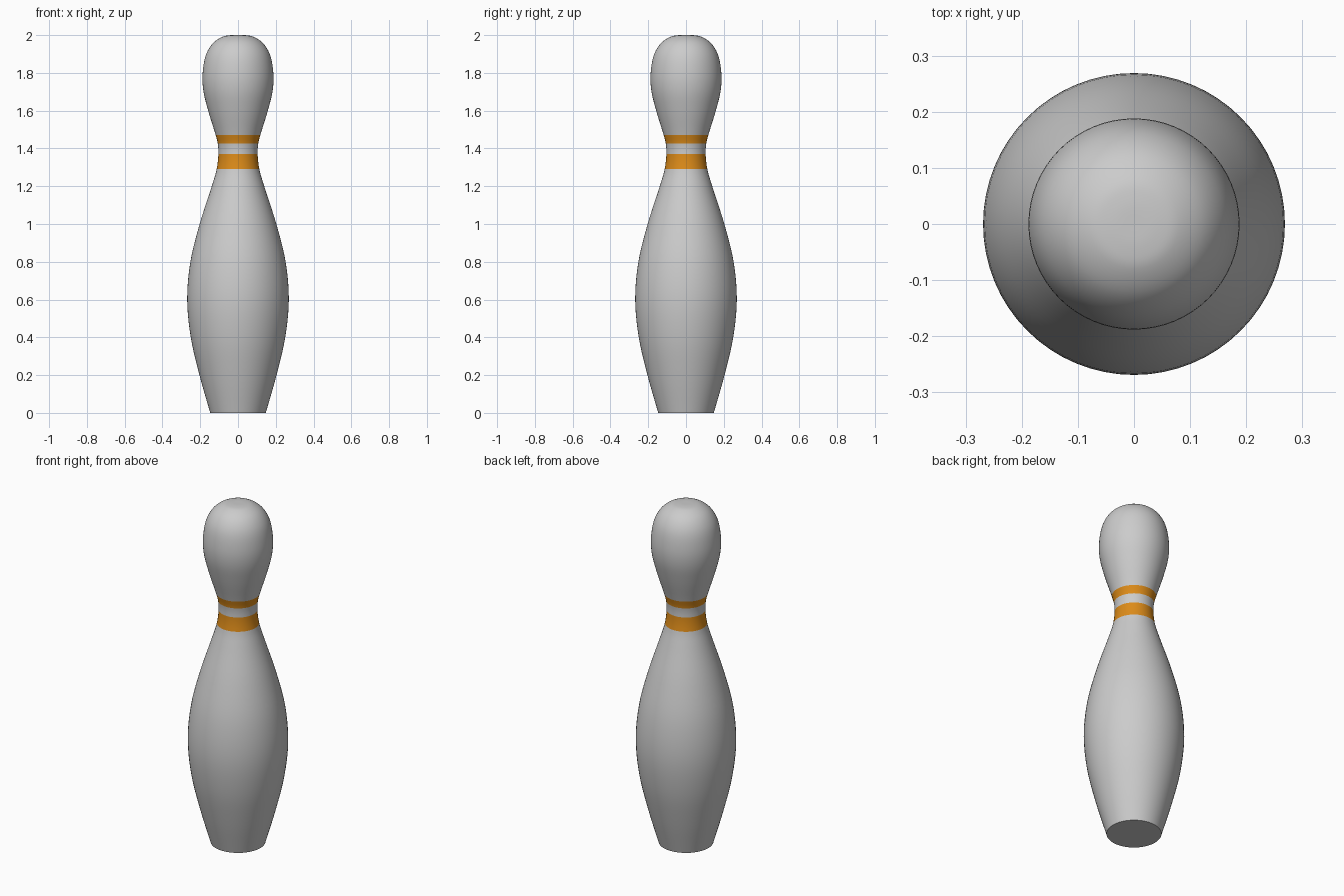
import bpy, bmesh, math
from mathutils import Vector

if "Cube" in bpy.data.objects:
    bpy.data.objects.remove(bpy.data.objects["Cube"])

SEGMENTS = 64
STEPS = 5

# Half profile (radius, height) from foot to crown
PROFILE = [(0.147, 0), (0.204, 0.2), (0.25, 0.4), (0.269, 0.6), (0.252, 0.8),
           (0.203, 1.0), (0.139, 1.2), (0.113, 1.29), (0.104, 1.37),
           (0.107, 1.425), (0.118, 1.47), (0.158, 1.6), (0.184, 1.71),
           (0.187, 1.8), (0.168, 1.9), (0.13, 1.96), (0.08, 1.992),
           (0.045, 1.999), (0, 2.0)]


def curve_through(points):
    """Smooth Catmull-Rom curve, STEPS samples per span."""
    p = [Vector(q) for q in points]
    p = [2 * p[0] - p[1]] + p + [Vector((-points[-2][0], points[-2][1]))]
    out = []
    for i in range(1, len(p) - 2):
        m0 = m1 = None
        d0, d1, d2 = [math.sqrt((p[k + 1] - p[k]).length) for k in (i - 1, i, i + 1)]
        # centripetal tangents keep uneven spans smooth
        m0 = d1 * ((p[i] - p[i-1]) / d0 - (p[i+1] - p[i-1]) / (d0 + d1) + (p[i+1] - p[i]) / d1)
        m1 = d1 * ((p[i+1] - p[i]) / d1 - (p[i+2] - p[i]) / (d1 + d2) + (p[i+2] - p[i+1]) / d2)
        for s in range(STEPS):
            t = s / STEPS
            out.append((2*t**3 - 3*t**2 + 1) * p[i] + (t**3 - 2*t**2 + t) * m0
                       + (3*t**2 - 2*t**3) * p[i+1] + (t**3 - t**2) * m1)
    return out + [p[-2]]


CURVE = curve_through(PROFILE)


def lathe(name, first, last, material=None):
    """Turn the profile between two control points around z."""
    bm = bmesh.new()
    pts = CURVE[first * STEPS:last * STEPS + 1]
    verts = [bm.verts.new((max(q.x, 0), 0, q.y)) for q in pts]
    if first == 0:
        verts.insert(0, bm.verts.new((0, 0, 0)))
    edges = [bm.edges.new(pair) for pair in zip(verts, verts[1:])]
    bmesh.ops.spin(bm, geom=verts + edges, cent=(0, 0, 0), axis=(0, 0, 1),
                   angle=math.tau, steps=SEGMENTS, use_duplicate=False)
    bmesh.ops.remove_doubles(bm, verts=bm.verts[:], dist=1e-5)
    bmesh.ops.recalc_face_normals(bm, faces=bm.faces[:])
    # open rings: make sure the wall faces outwards
    f = max(bm.faces, key=lambda f: f.calc_center_median().xy.length)
    if f.normal.xy.dot(f.calc_center_median().xy) < 0:
        bmesh.ops.reverse_faces(bm, faces=bm.faces[:])
    mesh = bpy.data.meshes.new(name)
    bm.to_mesh(mesh)
    bm.free()
    obj = bpy.data.objects.new(name, mesh)
    bpy.context.collection.objects.link(obj)
    if material:
        mesh.materials.append(material)
    bpy.ops.object.select_all(action='DESELECT')
    obj.select_set(True)
    bpy.context.view_layer.objects.active = obj
    bpy.ops.object.shade_smooth_by_angle(angle=math.radians(40))


orange = bpy.data.materials.new("orange")
orange.diffuse_color = (0.72, 0.26, 0.01, 1)
orange.use_nodes = True
orange.node_tree.nodes["Principled BSDF"].inputs["Base Color"].default_value = orange.diffuse_color

# Belly with flat foot, striped neck, rounded head
lathe("belly", 0, 7)
lathe("lower_stripe", 7, 8, orange)
lathe("neck", 8, 9)
lathe("upper_stripe", 9, 10, orange)
lathe("head", 10, len(PROFILE) - 1)
